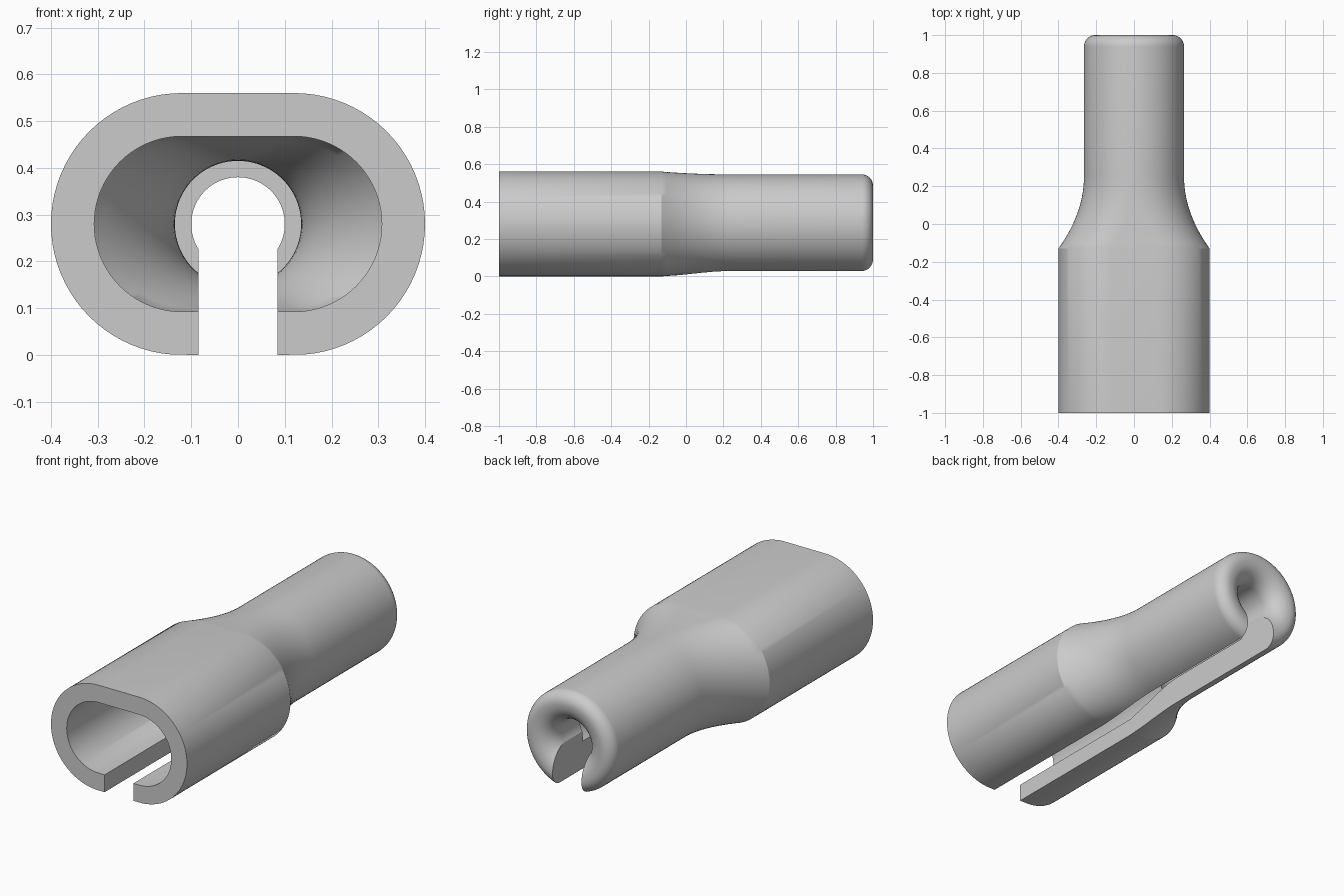
import bpy, bmesh, math

cube = bpy.data.objects.get("Cube")
if cube:
    bpy.data.objects.remove(cube)

MID_Z = 0.28        # height of the sleeve axis
SLOT = 0.085        # half width of the slot underneath
FLAT = 0.12         # half width of the flat on the wide body
NECK, BORE, HOLE = 0.265, 0.135, 0.10
STEPS = 40

grey = bpy.data.materials.new("plain grey")
grey.use_nodes = True
colour = (0.6, 0.6, 0.6, 1)
grey.diffuse_color = colour
grey.node_tree.nodes["Principled BSDF"].inputs["Base Color"].default_value = colour


def section(y, flat, radius):
    """Open stadium section, running from one slot edge over the top to the other."""
    start = math.asin((SLOT - flat) / radius) if flat < SLOT else 0
    half = []
    for i in range(STEPS + 1):
        a = start + (math.pi - start) * i / STEPS
        x = SLOT if i == 0 else flat + radius * math.sin(a)
        half.append((x, y, MID_Z - radius * math.cos(a)))
    if flat < 0.001:
        half[-1] = (0.001, y, MID_Z + radius)
    return half + [(-x, y, z) for x, y, z in reversed(half)]


def shoulder(wide, narrow):
    """Concave blend from the wide stadium to the round neck."""
    rows = []
    for i in range(15):
        t = i / 14
        fade = (1 - t) ** 2
        rows.append((-0.13 + 0.38 * t, FLAT * fade, narrow + (wide - narrow) * fade))
    return rows


def quarter(y, radius, dy, dr, begin, end, count=10):
    """Quarter round at the rear lip."""
    angles = [begin + (end - begin) * i / count for i in range(count + 1)]
    return [(y + dy * math.sin(a), 0, radius + dr * math.cos(a)) for a in angles]


# Wall outline: along the outside, round the rear lip, back through the bore
right = math.pi / 2
outer = [(-1, FLAT, 0.28)] + shoulder(0.28, NECK)
lip = quarter(0.94, NECK - 0.06, 0.06, 0.06, 0, right)
flare = quarter(0.9, HOLE + 0.1, 0.1, 0.1, right, math.pi)
step = [(0.75, 0, HOLE), (0.75, 0, BORE)]
inner = shoulder(0.1875, BORE)[::-1] + [(-1, FLAT, 0.1875)]
outline = outer + lip + flare + step + inner

# Loft the sections and close both slot faces
bm = bmesh.new()
rings = [[bm.verts.new(p) for p in section(*row)] for row in outline]
for k, ring in enumerate(rings):
    after = rings[(k + 1) % len(rings)]
    for i in range(len(ring) - 1):
        bm.faces.new((ring[i], ring[i + 1], after[i + 1], after[i]))
bm.faces.new([ring[0] for ring in rings])
bm.faces.new([ring[-1] for ring in reversed(rings)])
bmesh.ops.remove_doubles(bm, verts=bm.verts, dist=0.0003)
bmesh.ops.recalc_face_normals(bm, faces=bm.faces)

mesh = bpy.data.meshes.new("slotted_sleeve")
bm.to_mesh(mesh)
bm.free()
mesh.materials.append(grey)
sleeve = bpy.data.objects.new("slotted_sleeve", mesh)
bpy.context.collection.objects.link(sleeve)

bpy.ops.object.select_all(action="DESELECT")
sleeve.select_set(True)
bpy.context.view_layer.objects.active = sleeve
bpy.ops.object.shade_smooth_by_angle(angle=math.radians(30))
